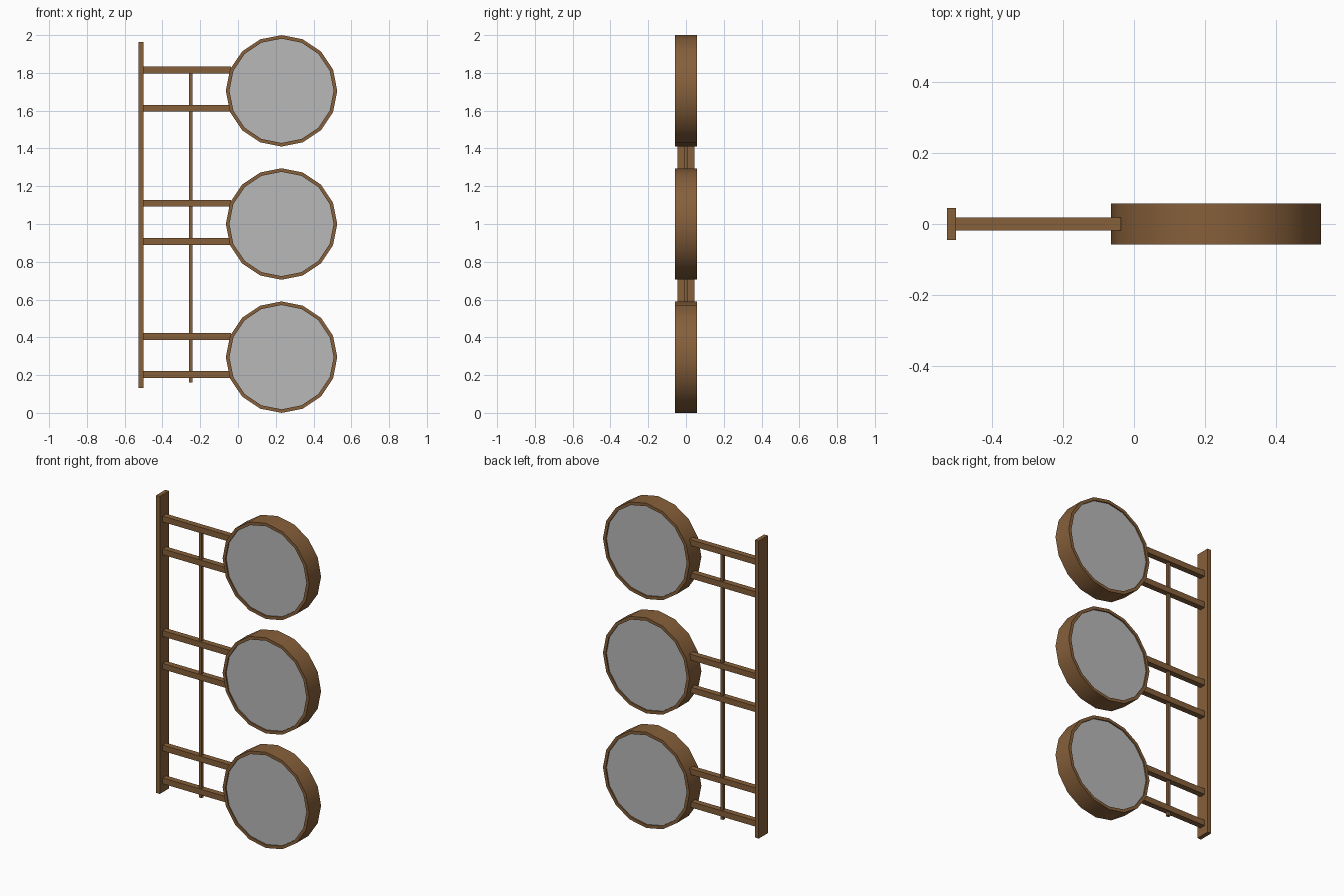
import bpy, bmesh, math

if "Cube" in bpy.data.objects:
    bpy.data.objects.remove(bpy.data.objects["Cube"])


def material(name, rgb):
    m = bpy.data.materials.new(name)
    m.diffuse_color = (*rgb, 1.0)
    m.use_nodes = True
    m.node_tree.nodes["Principled BSDF"].inputs["Base Color"].default_value = m.diffuse_color
    return m


WOOD = material("brown_wood", (0.24, 0.115, 0.042))
SKIN = material("grey_panel", (0.48, 0.48, 0.48))


def finish(name, bm, mat):
    bmesh.ops.recalc_face_normals(bm, faces=bm.faces)
    me = bpy.data.meshes.new(name)
    bm.to_mesh(me)
    bm.free()
    me.materials.append(mat)
    ob = bpy.data.objects.new(name, me)
    bpy.context.collection.objects.link(ob)
    return ob


def box(name, x0, x1, half_y, z0, z1):
    bm = bmesh.new()
    bmesh.ops.create_cube(bm, size=1)
    for v in bm.verts:
        v.co = ((x0 + x1) / 2 + v.co.x * (x1 - x0),
                v.co.y * 2 * half_y,
                (z0 + z1) / 2 + v.co.z * (z1 - z0))
    return finish(name, bm, WOOD)


SIDES = 16
RADIUS, INNER = 0.295, 0.276
HALF_DEPTH, RECESS = 0.0575, 0.008
CX = 0.2305


def ring(bm, r, y, cz):
    return [bm.verts.new((CX + r * math.cos(2 * math.pi * i / SIDES), y,
                          cz + r * math.sin(2 * math.pi * i / SIDES)))
            for i in range(SIDES)]


def round_frame(name, cz):
    # hoop with a rectangular section
    bm = bmesh.new()
    section = [(RADIUS, -HALF_DEPTH), (RADIUS, HALF_DEPTH),
               (INNER, HALF_DEPTH), (INNER, -HALF_DEPTH)]
    rings = [ring(bm, r, y, cz) for r, y in section]
    for a, b in zip(rings, rings[1:] + rings[:1]):
        for i in range(SIDES):
            j = (i + 1) % SIDES
            bm.faces.new((a[i], a[j], b[j], b[i]))
    hoop = finish(name + "_hoop", bm, WOOD)
    bpy.ops.object.select_all(action='DESELECT')
    hoop.select_set(True)
    bpy.context.view_layer.objects.active = hoop
    bpy.ops.object.shade_smooth_by_angle(angle=math.radians(30))

    # grey panel, slightly recessed on both sides
    bm = bmesh.new()
    y = HALF_DEPTH - RECESS
    front, back = ring(bm, INNER, -y, cz), ring(bm, INNER, y, cz)
    bm.faces.new(front)
    bm.faces.new(back[::-1])
    for i in range(SIDES):
        j = (i + 1) % SIDES
        bm.faces.new((front[i], front[j], back[j], back[i]))
    finish(name + "_panel", bm, SKIN)


# three round frames, each held by two rails
for label, cz in (("lower", 0.295), ("middle", 1.0), ("upper", 1.705)):
    round_frame(label, cz)
    for side, dz in (("bottom", -0.092), ("top", 0.11)):
        z = cz + dz
        box(f"{label}_{side}_rail", -0.505, -0.036, 0.018, z - 0.018, z + 0.018)

# upright post and thin vertical rod
box("post", -0.5265, -0.501, 0.0445, 0.132, 1.964)
box("thin_rod", -0.26, -0.241, 0.0095, 0.162, 1.81)
